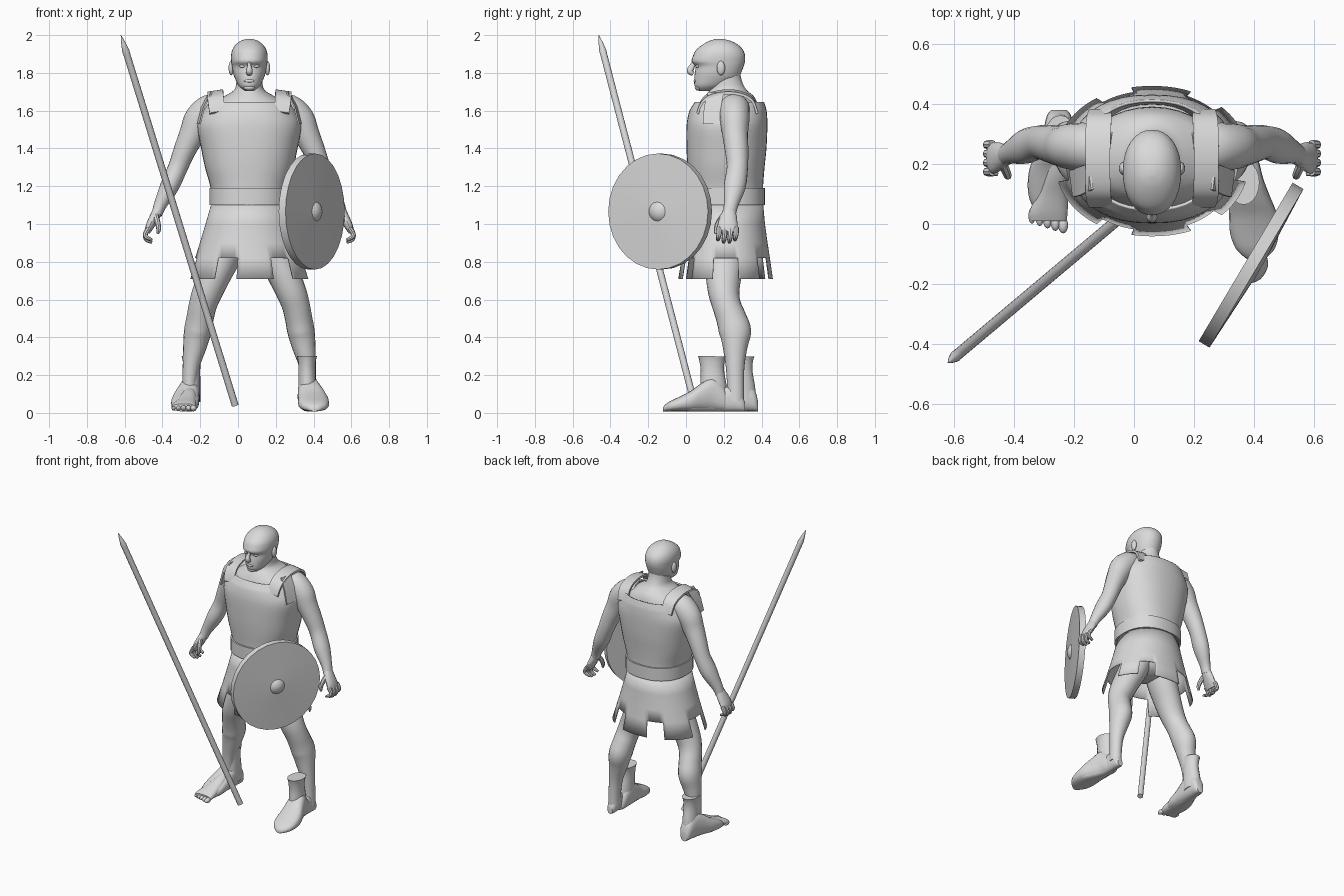
import bpy, bmesh, math
from mathutils import Vector, Matrix

CX = 0.06  # body midline
grey = bpy.data.materials.new("plain_grey")
grey.diffuse_color = (0.7, 0.7, 0.7, 1)


def finish(name, bm, angle=40):
    bmesh.ops.recalc_face_normals(bm, faces=bm.faces)
    me = bpy.data.meshes.new(name)
    bm.to_mesh(me)
    bm.free()
    ob = bpy.data.objects.new(name, me)
    bpy.context.collection.objects.link(ob)
    me.materials.append(grey)
    bpy.ops.object.select_all(action='DESELECT')
    ob.select_set(True)
    bpy.context.view_layer.objects.active = ob
    bpy.ops.object.shade_smooth_by_angle(angle=math.radians(angle))
    return ob


def refine(keys, k=4):
    """Catmull-Rom interpolation of number tuples."""
    out = []
    for i in range(len(keys) - 1):
        p0, p1, p2 = keys[max(i - 1, 0)], keys[i], keys[i + 1]
        p3 = keys[min(i + 2, len(keys) - 1)]
        for j in range(k):
            t = j / k
            out.append([0.5 * (2 * b + (c - a) * t + (2 * a - 5 * b + 4 * c - d) * t * t
                               + (3 * b - a - 3 * c + d) * t ** 3)
                        for a, b, c, d in zip(p0, p1, p2, p3)])
    out.append(list(keys[-1]))
    return out


def ring(c, u, v, n=24, e=2.0):
    def p(t):
        return math.copysign(abs(t) ** (2 / e), t)
    return [c + u * p(math.cos(2 * math.pi * i / n)) + v * p(math.sin(2 * math.pi * i / n))
            for i in range(n)]


def loft(name, rings, caps=True, keep=None, angle=40):
    bm = bmesh.new()
    vs = [[bm.verts.new(p) for p in r] for r in rings]
    n = len(vs[0])
    for j, (a, b) in enumerate(zip(vs, vs[1:])):
        for i in range(n):
            quad = (a[i], a[(i + 1) % n], b[(i + 1) % n], b[i])
            mid = sum((q.co for q in quad), Vector()) / 4
            if keep is None or keep(j, mid):
                bm.faces.new(quad)
    if caps:
        bm.faces.new(vs[0])
        bm.faces.new(vs[-1])
    return finish(name, bm, angle)


def tube(name, keys, n=16, k=4):
    """Keys: x, y, z, radius across x, radius across the other way."""
    ks = refine(keys, k)
    pts = [Vector(q[:3]) for q in ks]
    rings = []
    for i, q in enumerate(ks):
        t = (pts[min(i + 1, len(pts) - 1)] - pts[max(i - 1, 0)]).normalized()
        u = Vector((1, 0, 0))
        u = (u - t * u.dot(t)).normalized()
        rings.append(ring(pts[i], u * q[3], t.cross(u) * q[4], n))
    return loft(name, rings)


def level(z, hw, y0, y1, n=32, e=2.0):
    return ring(Vector((CX, (y0 + y1) / 2, z)), Vector((hw, 0, 0)),
                Vector((0, (y1 - y0) / 2, 0)), n, e)


def stack(name, keys, n=32, e=2.0, caps=True, k=4):
    return loft(name, [level(*q, n=n, e=e) for q in refine(keys, k)], caps)


def ball(name, c, s):
    bm = bmesh.new()
    bmesh.ops.create_uvsphere(bm, u_segments=16, v_segments=10, radius=1)
    bmesh.ops.transform(bm, verts=bm.verts,
                        matrix=Matrix.Translation(c) @ Matrix.Diagonal((*s, 1)))
    return finish(name, bm)


# Head and face
stack("head", [(1.705, .025, .07, .14), (1.73, .055, .046, .21), (1.77, .076, .044, .275),
               (1.80, .086, .047, .292), (1.835, .092, .05, .305), (1.86, .096, .03, .312),
               (1.89, .097, .037, .313), (1.92, .091, .052, .303), (1.948, .074, .085, .277),
               (1.97, .045, .125, .235), (1.98, .012, .16, .19)], e=2.15)
tube("nose", [(CX, .05, 1.865, .008, .01), (CX, .034, 1.838, .01, .014),
              (CX, .022, 1.81, .018, .018), (CX, .038, 1.793, .014, .01)], 12)
ball("lips", (CX, .05, 1.757), (.028, .01, .009))
ball("chin", (CX, .066, 1.722), (.03, .02, .016))
for s in (-1, 1):
    ball("ear", (CX + s * .096, .185, 1.825), (.014, .022, .038))
    ball("eye", (CX + s * .037, .061, 1.835), (.016, .01, .008))

# Bare torso and neck
stack("torso_skin", [(1.12, .18, .04, .38), (1.4, .22, .04, .39), (1.56, .235, .05, .39),
                     (1.63, .205, .075, .38), (1.675, .135, .1, .36), (1.71, .08, .125, .32),
                     (1.76, .068, .13, .295), (1.82, .065, .14, .285)])

# Cuirass shell, belt and shoulder straps
shell = stack("cuirass", [(1.1, .2, .017, .41), (1.19, .205, .017, .408), (1.3, .235, .008, .416),
                          (1.4, .255, .003, .426), (1.52, .276, .003, .431),
                          (1.59, .25, .015, .428), (1.62, .232, .03, .422),
                          (1.645, .218, .046, .414)], 40, 2.3, False)
mod = shell.modifiers.new("thickness", 'SOLIDIFY')
mod.thickness = .01
loft("belt", [level(z, .212, .006, .418, 40, 2.3) for z in (1.1, 1.19)])
for s in (-1, 1):
    # y, height, inner and outer offset from the midline
    path = [(.055, 1.6, .135, .21), (.075, 1.65, .135, .218), (.115, 1.69, .138, .222),
            (.2, 1.712, .14, .222), (.29, 1.705, .138, .222), (.355, 1.67, .135, .218),
            (.383, 1.6, .135, .21)]
    rings = []
    for y, z, a, b in refine(path, 3):
        out = Vector((0, y - .21, z - 1.5)).normalized() * .014
        pa = Vector((CX + s * a, y, z))
        pb = Vector((CX + s * b, y, z - .012))
        rings.append([pa, pb, pb - out, pa - out])
    loft("shoulder_strap", rings)
    # Plate hanging in front of the armpit
    rings = []
    for z, a, y0, y1 in ((1.695, .215, .115, .2), (1.62, .255, .095, .185),
                         (1.53, .277, .09, .178)):
        pa, pb = Vector((CX + s * (a - .012), y0, z)), Vector((CX + s * a, y1, z))
        t = Vector((-s * .008, 0, 0))
        rings.append([pa, pb, pb + t, pa + t])
    loft("shoulder_plate", rings)


# Skirt with hanging tabs
def skirt_keep(j, m):
    if j < 3:
        return True
    if abs(m.x - CX) > .22:
        return abs(m.y - .21) > .06
    return not .09 < abs(m.x - .085) < .2


skirt = loft("skirt", [level(z, w, a, b, 96, 2.1) for z, w, a, b in
                       ((1.11, .2, .015, .408), (1.0, .232, .005, .418), (.9, .262, -.008, .432),
                        (.82, .287, -.022, .444), (.71, .323, -.041, .46))],
             False, skirt_keep)
mod = skirt.modifiers.new("thickness", 'SOLIDIFY')
mod.thickness = .006

# Pelvis
stack("hips", [(1.12, .17, .05, .38), (.95, .175, .07, .37), (.86, .12, .1, .33),
               (.83, .04, .16, .27)])

for s in (-1, 1):
    def P(keys):
        return [(CX + s * q[0], *q[1:]) for q in keys]

    # Arm
    tube("arm", P([(.13, .25, 1.64, .04, .06), (.2, .255, 1.615, .076, .08),
                   (.262, .258, 1.555, .082, .078), (.3, .26, 1.48, .07, .069),
                   (.342, .268, 1.39, .059, .062), (.378, .272, 1.3, .052, .056),
                   (.422, .258, 1.2, .05, .058), (.472, .238, 1.1, .034, .038),
                   (.49, .228, 1.05, .028, .036)]), 20)
    # Hand
    tube("palm", P([(.485, .23, 1.07, .027, .034), (.505, .225, 1.03, .026, .046),
                    (.528, .22, .985, .022, .053), (.54, .22, .955, .014, .046)]))
    for i in range(4):
        y = .175 + i * .03
        d = .012 if i in (0, 3) else 0
        tube("finger", P([(.532, y, .98, .014, .015), (.55, y, .948, .013, .014),
                          (.545, y - .004, .918 + d, .012, .013),
                          (.515, y - .006, .903 + d, .008, .009)]), 8, 3)
    tube("thumb", P([(.497, .2, 1.045, .016, .018), (.485, .172, 1.005, .015, .016),
                     (.48, .16, .97, .012, .013), (.485, .158, .948, .006, .007)]), 8, 3)

    # Leg
    tube("leg", P([(.09, .22, .95, .088, .12), (.125, .21, .85, .092, .11),
                   (.178, .2, .74, .086, .097), (.222, .2, .64, .08, .083),
                   (.246, .215, .57, .074, .076), (.261, .24, .5, .072, .08),
                   (.274, .26, .43, .072, .085), (.289, .26, .35, .062, .066),
                   (.308, .26, .25, .045, .05), (.317, .262, .15, .038, .045),
                   (.32, .262, .06, .038, .045)]), 20)

    # Foot and boot, each swept from heel to toe: y, dx, half width, height
    def shoe(name, keys, dy, wide=1):
        rings = []
        for y, dx, w, h in refine(keys):
            rings.append(ring(Vector((CX + s * dx, y + dy, .008 + h / 2)),
                              Vector((w * wide, 0, 0)), Vector((0, 0, h / 2)), 20, 2.5))
        loft(name, rings)

    shoe("foot", [(.312, .32, .022, .05), (.29, .32, .036, .09), (.24, .32, .04, .13),
                  (.17, .32, .042, .115), (.1, .332, .052, .08), (.04, .345, .064, .055),
                  (.01, .347, .062, .04)], 0, 1 if s < 0 else .85)
    if s < 0:
        for i in range(5):
            ball("toe", (CX + s * (.296 + i * .026), -.004 + i * .008, .025),
                 (.0165 - i * .0012, .027, .017 - i * .001))
    off = 0 if s > 0 else .15
    shoe("boot_foot", [(.23, .31, .028, .06), (.21, .31, .045, .12), (.15, .314, .057, .18),
                       (.09, .325, .069, .155), (.03, .337, .08, .112), (-.03, .341, .081, .08),
                       (-.08, .344, .066, .056), (-.11, .345, .038, .036),
                       (-.122, .345, .018, .02)], off, 1 if s > 0 else .9)
    tube("boot_shaft", P([(.309, .15 + off, .06, .05, .074), (.307, .145 + off, .14, .048, .07),
                          (.305, .14 + off, .22, .045, .062), (.305, .138 + off, .27, .047, .066),
                          (.305, .138 + off, .3, .053, .074)]), 20)

# Round shield: profile of radius and height spun around its axis
n_axis = Vector((.86, -.51, 0)).normalized()
t_axis = Vector((-n_axis.y, n_axis.x, 0))
centre = Vector((.39, -.137, 1.066))
profile = [(.004, -.021), (.307, -.021), (.307, .021), (.05, .032), (.04, .042), (.024, .051),
           (.004, .054)]
loft("shield", [ring(centre + n_axis * h, t_axis * r, Vector((0, 0, r)), 28)
                for r, h in profile], angle=30)

# Spear with a pointed tip
tip, butt = Vector((-.62, -.462, 2.0)), Vector((-.015, .047, .04))
d = (tip - butt).normalized()
u = d.cross(Vector((0, 0, 1))).normalized()
v = d.cross(u)
length = (tip - butt).length
loft("spear", [ring(butt + d * t, u * r, v * r, 12) for t, r in
               ((0, .0185), (length - .11, .0185), (length - .09, .0195), (length - .045, .012),
                (length, .001))], angle=45)
